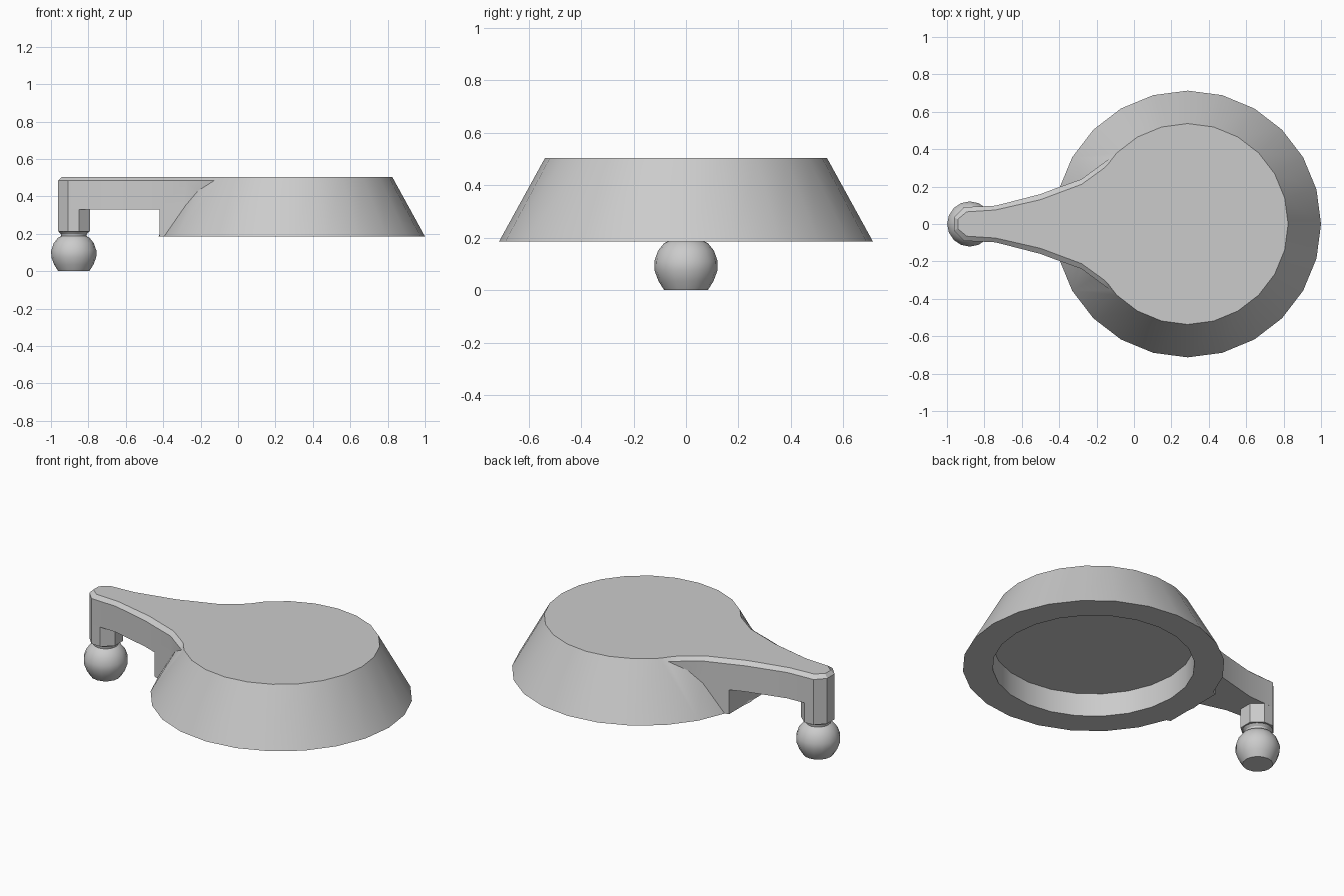
import bpy
import bmesh
import math

cube = bpy.data.objects.get("Cube")
if cube:
    bpy.data.objects.remove(cube, do_unlink=True)

grey = bpy.data.materials.new("plain_grey")
grey.use_nodes = True
colour = (0.6, 0.6, 0.6, 1)
grey.diffuse_color = colour
grey.node_tree.nodes["Principled BSDF"].inputs["Base Color"].default_value = colour


def loft(name, rings):
    """Closed solid through rings of points, capped at both ends."""
    bm = bmesh.new()
    loops = [[bm.verts.new(p) for p in ring] for ring in rings]
    n = len(loops[0])
    for a, b in zip(loops, loops[1:]):
        for i in range(n):
            j = (i + 1) % n
            bm.faces.new((a[i], a[j], b[j], b[i]))
    bm.faces.new(loops[0])
    bm.faces.new(loops[-1])
    bmesh.ops.recalc_face_normals(bm, faces=bm.faces)
    mesh = bpy.data.meshes.new(name)
    bm.to_mesh(mesh)
    bm.free()
    mesh.materials.append(grey)
    obj = bpy.data.objects.new(name, mesh)
    bpy.context.collection.objects.link(obj)
    return obj


def lathe(name, cx, profile, sides):
    turns = [2 * math.pi * i / sides for i in range(sides)]
    return loft(name, [[(cx + r * math.cos(t), r * math.sin(t), z) for t in turns]
                       for r, z in profile])


def outline(half, z):
    """Mirror a half outline across the y = 0 plane at height z."""
    return [(x, y, z) for x, y in half] + [(x, -y, z) for x, y in reversed(half)]


# Tapered round body with a round recess underneath
body = lathe("body", 0.287, [(0.55, 0.325), (0.55, 0.185), (0.713, 0.185), (0.537, 0.505)], 24)

# Flared arm with a chamfered top edge
side = [(-0.962, 0.035), (-0.91, 0.09), (-0.74, 0.098), (-0.5, 0.16),
        (-0.42, 0.19), (-0.28, 0.24), (-0.165, 0.325), (-0.05, 0.41)]
top = [(-0.942, 0.025), (-0.895, 0.065), (-0.74, 0.075), (-0.5, 0.13),
       (-0.42, 0.16), (-0.28, 0.212), (-0.165, 0.295), (-0.05, 0.40)]
arm = loft("arm", [outline(side, 0.33), outline(side, 0.485), outline(top, 0.505)])

# Merge the arm into the body
union = body.modifiers.new("join_arm", 'BOOLEAN')
union.operation = 'UNION'
union.solver = 'EXACT'
union.object = arm
bpy.context.view_layer.objects.active = body
bpy.ops.object.modifier_apply(modifier=union.name)
bpy.data.objects.remove(arm, do_unlink=True)
bm = bmesh.new()
bm.from_mesh(body.data)
bmesh.ops.dissolve_limit(bm, angle_limit=0.01, verts=bm.verts, edges=bm.edges)
bm.to_mesh(body.data)
bm.free()

# Heel where the arm drops to the base of the body
heel_half = [(-0.42, 0.19), (-0.28, 0.24)]
heel = loft("arm_heel", [outline(heel_half, 0.185), outline(heel_half, 0.335)])

# Post under the arm tip
post_half = [(-0.962, 0.035), (-0.91, 0.09), (-0.85, 0.092), (-0.79, 0.04)]
post = loft("post", [outline(post_half, 0.213), outline(post_half, 0.335)])

# Ball foot with a flat base and a narrow neck
ball = lathe("ball_foot", -0.878,
             [(0.083, 0), (0.105, 0.035), (0.12, 0.075), (0.121, 0.11), (0.107, 0.15),
              (0.085, 0.178), (0.068, 0.188), (0.07, 0.2), (0.083, 0.214)], 16)

# Smooth shading with sharp edges kept
bpy.ops.object.select_all(action='DESELECT')
for obj in (body, heel, post, ball):
    obj.select_set(True)
bpy.context.view_layer.objects.active = body
bpy.ops.object.shade_smooth_by_angle(angle=math.radians(30))
